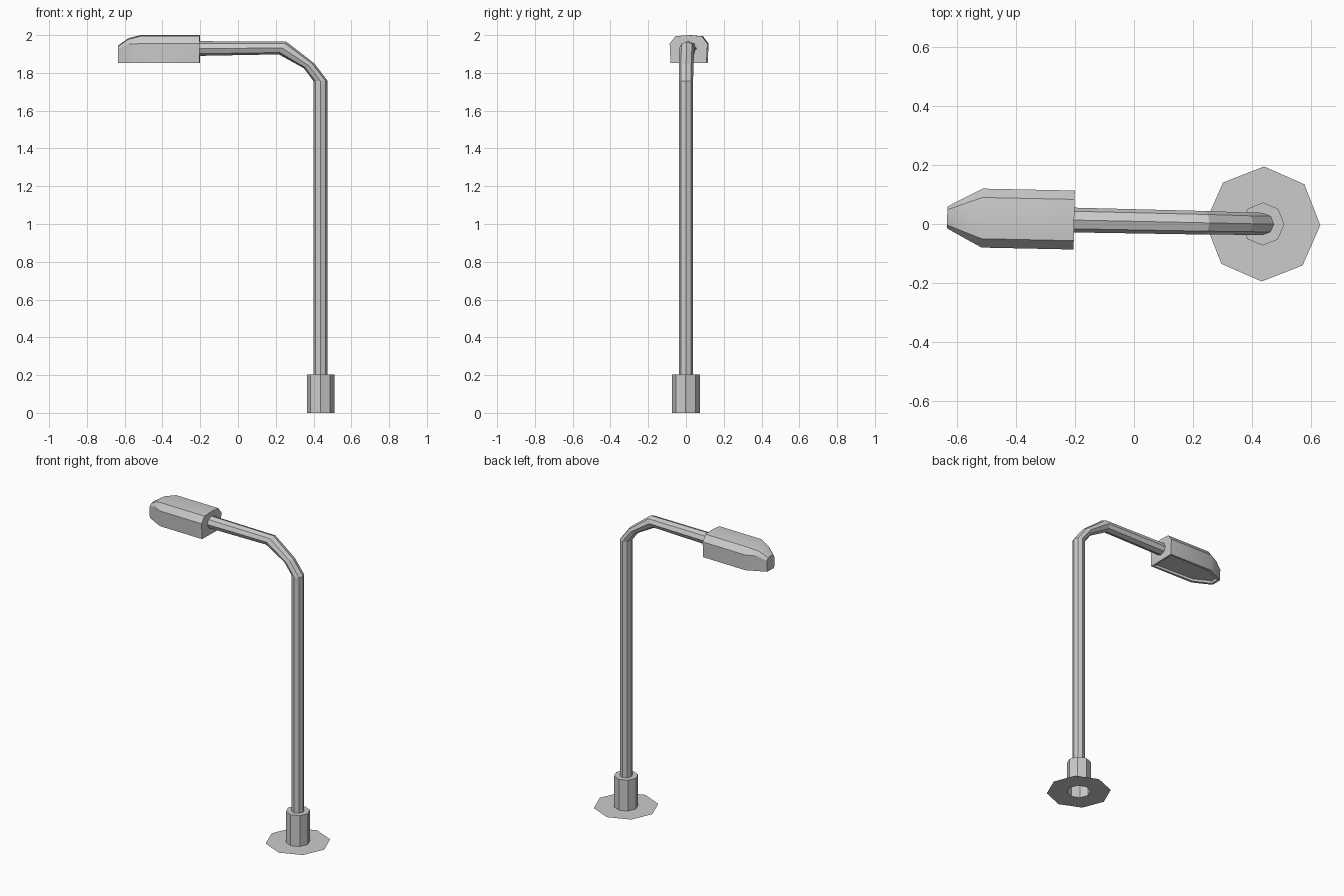
import bpy, bmesh, math

if "Cube" in bpy.data.objects:
    bpy.data.objects.remove(bpy.data.objects["Cube"])

CX, TURN = 0.437, -0.021      # pole axis and slight twist of the whole lamp
SIDES = 8


def make(name, bm):
    bmesh.ops.recalc_face_normals(bm, faces=bm.faces)
    me = bpy.data.meshes.new(name)
    bm.to_mesh(me)
    bm.free()
    ob = bpy.data.objects.new(name, me)
    ob.location.x = CX
    ob.rotation_euler.z = TURN
    bpy.context.collection.objects.link(ob)
    return ob


def loft(bm, rings):
    loops = [[bm.verts.new(p) for p in r] for r in rings]
    n = len(loops[0])
    for a, b in zip(loops, loops[1:]):
        for i in range(n):
            j = (i + 1) % n
            bm.faces.new((a[i], a[j], b[j], b[i]))
    return loops


def octagon(outer, inner, width):
    """Eight-sided ring spanning two (x, z) points, with half-width in y."""
    ring = []
    for k in range(SIDES):
        a = math.tau * k / SIDES
        t = (1 + math.cos(a)) / 2
        ring.append((inner[0] + (outer[0] - inner[0]) * t - CX,
                     width * math.sin(a),
                     inner[1] + (outer[1] - inner[1]) * t))
    return ring


def flat_ring(r, z):
    return octagon((CX + r, z), (CX - r, z), r)


# Ground flange
bm = bmesh.new()
loft(bm, [flat_ring(0.195, 0), flat_ring(0.073, 0)])
flange = make("base_flange", bm)
# single sheet: face upward
if flange.data.polygons[0].normal.z < 0:
    flange.data.flip_normals()

# Collar, open underneath
bm = bmesh.new()
loft(bm, [flat_ring(0.073, 0), flat_ring(0.073, 0.203), flat_ring(0.038, 0.203)])
make("base_collar", bm)

# Bent pole and arm
bm = bmesh.new()
loft(bm, [flat_ring(0.038, 0.203),
          octagon((0.475, 1.757), (0.399, 1.757), 0.038),
          octagon((0.404, 1.85), (0.348, 1.825), 0.038),
          octagon((0.256, 1.965), (0.216, 1.898), 0.04),
          octagon((-0.21, 1.968), (-0.21, 1.89), 0.042)])
make("pole_and_arm", bm)

# Lamp head: x, half-width, shoulder height, top height
STATIONS = [(-0.203, 0.100, 1.955, 2.000),
            (-0.515, 0.100, 1.955, 2.000),
            (-0.580, 0.066, 1.952, 1.984),
            (-0.634, 0.037, 1.925, 1.946)]
ZB = 1.852
bm = bmesh.new()
loops = []
for x, w, sh, zt in STATIONS:
    half = [(0.95 * w, ZB), (w, sh), (0.7 * w, zt - 0.006)]
    sec = half + [(0, zt)] + [(-y, z) for y, z in reversed(half)]
    loops.append([bm.verts.new((x - CX, y, z)) for y, z in sec])
for a, b in zip(loops, loops[1:]):
    for i in range(len(a) - 1):
        bm.faces.new((a[i], a[i + 1], b[i + 1], b[i]))
bm.faces.new(loops[0])
bm.faces.new(loops[-1])
under = bm.faces.new([l[0] for l in loops] + [l[-1] for l in reversed(loops)])
bmesh.ops.recalc_face_normals(bm, faces=bm.faces)
# recessed lens on the underside
bmesh.ops.inset_region(bm, faces=[under], thickness=0.018)
bmesh.ops.inset_region(bm, faces=[under], thickness=0.002, depth=-0.015)
head = make("lamp_head", bm)
bpy.context.view_layer.objects.active = head
head.select_set(True)
bpy.ops.object.shade_smooth_by_angle(angle=math.radians(30))
